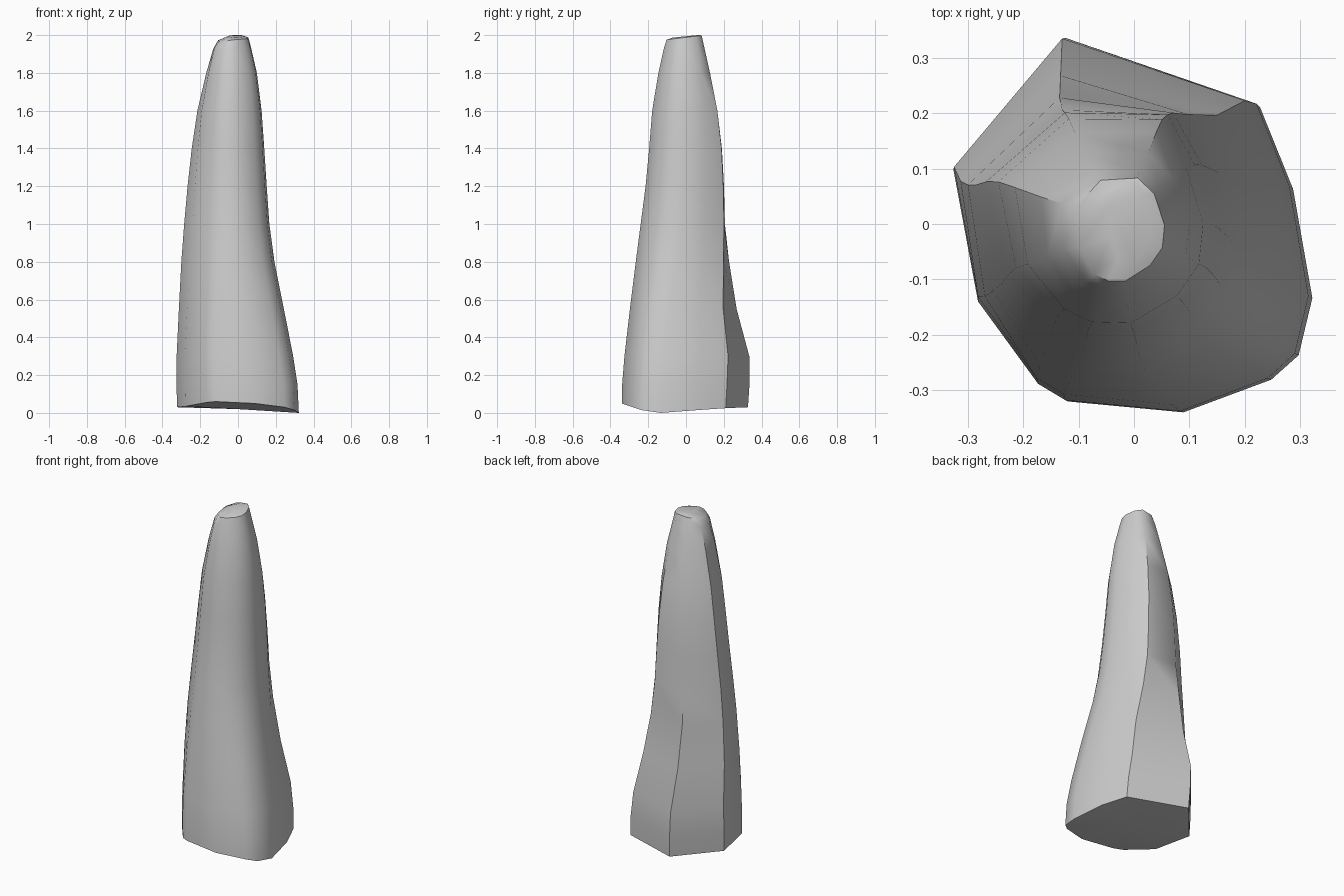
import bpy, bmesh

if "Cube" in bpy.data.objects:
    bpy.data.objects.remove(bpy.data.objects["Cube"])

# Key cross-sections, counter-matched point by point (base, middle, tip)
BASE = [(-.12, .34), (.23, .22), (.29, .07), (.325, -.13), (.30, -.235), (.25, -.28),
        (.09, -.34), (-.12, -.32), (-.17, -.29), (-.28, -.14), (-.325, .10)]
MID = [(-.13, .205), (.07, .20), (.135, .10), (.165, -.02), (.155, -.11), (.11, -.18),
       (.01, -.24), (-.09, -.235), (-.15, -.205), (-.24, -.11), (-.285, .07)]
TIP = [(-.07, .10), (.02, .105), (.06, .07), (.085, 0), (.08, -.05), (.05, -.09),
       (-.01, -.125), (-.05, -.125), (-.085, -.11), (-.125, -.05), (-.13, .04)]
# Uneven broken underside, one height per base point
FOOT = [.03, .025, .015, .0, .015, .03, .05, .06, .055, .035, .03]

# Silhouette: z, left, right, front, back, section blend (0 base, 1 middle, 2 tip)
LEVELS = [(0, -.322, .322, -.34, .328, 0),
          (.15, -.326, .315, -.338, .336, 0),
          (.30, -.325, .292, -.326, .335, .06),
          (.55, -.313, .243, -.297, .268, .40),
          (.80, -.300, .193, -.266, .228, .78),
          (1.0, -.285, .166, -.240, .206, 1),
          (1.2, -.267, .152, -.214, .201, 1.15),
          (1.4, -.245, .139, -.195, .190, 1.35),
          (1.6, -.215, .125, -.179, .166, 1.6),
          (1.8, -.168, .100, -.146, .127, 1.85),
          (1.93, -.130, .070, -.117, .098, 2)]


def section(blend):
    a, b = (BASE, MID) if blend < 1 else (MID, TIP)
    t = blend if blend < 1 else blend - 1
    return [(p[0] + (q[0] - p[0]) * t, p[1] + (q[1] - p[1]) * t) for p, q in zip(a, b)]


def fit(points, left, right, front, back):
    xs, ys = zip(*points)
    x0, x1, y0, y1 = min(xs), max(xs), min(ys), max(ys)
    return [(left + (x - x0) / (x1 - x0) * (right - left),
             front + (y - y0) / (y1 - y0) * (back - front)) for x, y in points]


bm = bmesh.new()
rings = []
for z, left, right, front, back, blend in LEVELS:
    pts = fit(section(blend), left, right, front, back)
    rings.append([bm.verts.new((x, y, FOOT[i] if z == 0 else z))
                  for i, (x, y) in enumerate(pts)])

# Slanted tip, lower at the front and left
rings.append([bm.verts.new((x, y, min(2, 1.988 + .12 * y + .25 * min(0, x + .03))))
              for x, y in fit(TIP, -.105, .055, -.103, .083)])
rings.append([bm.verts.new((x, y, min(2, 1.994 + .1 * y)))
              for x, y in fit(TIP, -.045, .03, -.07, .075)])

# Sides
for lo, hi in zip(rings, rings[1:]):
    n = len(lo)
    for i in range(n):
        j = (i + 1) % n
        bm.faces.new((lo[i], lo[j], hi[j], hi[i]))
bm.faces.new(rings[-1])

# Underside fanned to a central point
centre = bm.verts.new((0, 0, .02))
for i in range(len(FOOT)):
    bm.faces.new((rings[0][i], rings[0][i - 1], centre))
bmesh.ops.recalc_face_normals(bm, faces=bm.faces)

mesh = bpy.data.meshes.new("rock_pillar")
bm.to_mesh(mesh)
bm.free()
rock = bpy.data.objects.new("rock_pillar", mesh)
bpy.context.collection.objects.link(rock)

# Smooth rock faces with crisp edges at the foot
bpy.context.view_layer.objects.active = rock
rock.select_set(True)
bpy.ops.object.shade_smooth_by_angle(angle=0.8)
